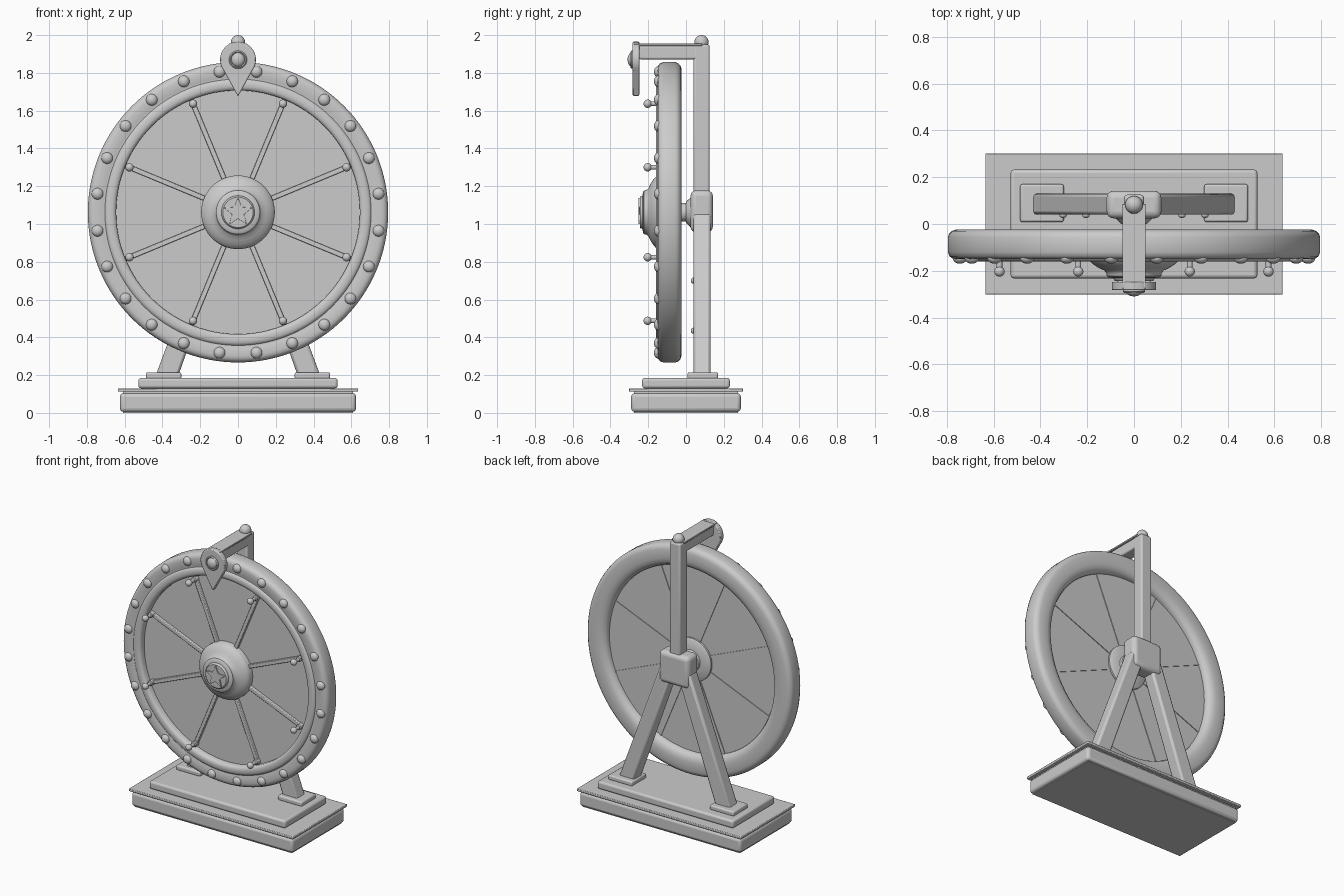
import bpy, bmesh, math
from mathutils import Vector, Matrix

if "Cube" in bpy.data.objects:
    bpy.data.objects.remove(bpy.data.objects["Cube"])

CZ = 1.062  # wheel centre height


def finish(name, bm, bevel=0, seg=3, angle=35):
    bmesh.ops.recalc_face_normals(bm, faces=bm.faces)
    me = bpy.data.meshes.new(name)
    bm.to_mesh(me)
    bm.free()
    ob = bpy.data.objects.new(name, me)
    bpy.context.collection.objects.link(ob)
    if bevel:
        m = ob.modifiers.new("bevel", 'BEVEL')
        m.width, m.segments, m.limit_method = bevel, seg, 'ANGLE'
    bpy.ops.object.select_all(action='DESELECT')
    bpy.context.view_layer.objects.active = ob
    ob.select_set(True)
    bpy.ops.object.shade_smooth_by_angle(angle=math.radians(angle))
    return ob


def box(name, x, y, z, bevel=0, seg=3):
    bm = bmesh.new()
    bmesh.ops.create_cube(bm, size=1)
    for v in bm.verts:
        v.co = Vector([(a + b) / 2 + c * (b - a) for (a, b), c in zip((x, y, z), v.co)])
    return finish(name, bm, bevel, seg)


def lathe(name, profile, closed=False, n=96, x=0, z=CZ):
    """Turn (radius, y) points about a y-parallel axis."""
    bm = bmesh.new()
    vs = [bm.verts.new((r, y, 0)) for r, y in profile]
    for a, b in zip(vs, vs[1:] + vs[:1] if closed else vs[1:]):
        bm.edges.new((a, b))
    bmesh.ops.spin(bm, geom=bm.verts[:] + bm.edges[:], axis=(0, 1, 0), cent=(0, 0, 0),
                   angle=2 * math.pi, steps=n)
    bmesh.ops.remove_doubles(bm, verts=bm.verts, dist=1e-5)
    bmesh.ops.translate(bm, verts=bm.verts, vec=(x, 0, z))
    return finish(name, bm)


def plate(name, pts, y0, y1, bevel=0):
    """Extrude an (x, z) outline from y0 to y1."""
    bm = bmesh.new()
    f = bm.faces.new([bm.verts.new((x, y0, z)) for x, z in pts])
    ext = bmesh.ops.extrude_face_region(bm, geom=[f])['geom']
    bmesh.ops.translate(bm, vec=(0, y1 - y0, 0), verts=[g for g in ext if isinstance(g, bmesh.types.BMVert)])
    return finish(name, bm, bevel, 2)


def ball(name, c, r, scale=(1, 1, 1)):
    bm = bmesh.new()
    bmesh.ops.create_uvsphere(bm, u_segments=20, v_segments=12, radius=r)
    bmesh.ops.transform(bm, matrix=Matrix.Translation(c) @ Matrix.Diagonal((*scale, 1)), verts=bm.verts)
    return finish(name, bm)


# Stepped base
box("base_lower", (-.625, .625), (-.29, .29), (.005, .105), .02)
box("base_neck", (-.61, .61), (-.275, .275), (0, .12))
box("base_ledge", (-.635, .635), (-.302, .302), (.112, .13), .004, 2)
box("base_upper", (-.527, .527), (-.232, .232), (.13, .185), .014)

# Splayed legs with feet and bolts
for s, side in ((-1, "left"), (1, "right")):
    a, b = sorted((s * .30, s * .487))
    box(side + "_foot", (a, b), (.008, .17), (.18, .215), .01)
    plate(side + "_leg", [(s * .435, .2), (s * .315, .2), (s * .01, 1.06), (s * .115, 1.06)], .04, .13, .014)
    for x, z in ((.205, .70), (.303, .435)):
        ball(side + "_bolt", (s * x, .038, z), .016, (1, .8, 1))

# Post, bearing block and axle
box("post", (-.042, .042), (.04, .125), (1.06, 1.95), .012)
box("bearing_block", (-.117, .117), (.024, .142), (.955, 1.178), .03, 4)
lathe("axle", [(0, -.1), (.05, -.1), (.05, .06), (0, .06)], n=48)
lathe("axle_collar", [(0, 0), (.055, 0), (.08, .026), (0, .03)], n=48)
ball("post_finial", (0, .082, 1.962), .038)

# Top arm
box("top_arm", (-.042, .042), (-.25, .06), (1.872, 1.945), .01)
box("arm_cover", (-.05, .05), (-.275, .085), (1.943, 1.955), .003, 2)

# Pointer: round head running into a point
PZ, PR, TIP = 1.87, .095, 1.675
t = math.acos(PR / (PZ - TIP)) - .12
arc = [(PR * math.sin(q), PZ - PR * math.cos(q))
       for q in (t + (2 * math.pi - 2 * t) * i / 40 for i in range(41))]
plate("pointer", arc + [(0, TIP)], -.283, -.247, .006)
lathe("pointer_bezel", [(0, -.27), (.048, -.27), (.048, -.288), (.042, -.294), (.036, -.288), (0, -.288)], n=40, z=PZ)
ball("pointer_jewel", (0, -.286, PZ), .036, (1, .65, 1.05))

# Wheel rim and disc
lathe("rim", [(.645, -.105), (.645, -.145), (.652, -.155), (.665, -.16), (.69, -.16), (.70, -.154),
              (.705, -.148), (.715, -.148), (.72, -.15), (.76, -.15), (.775, -.148), (.788, -.138),
              (.795, -.12), (.795, -.055), (.79, -.042), (.778, -.03), (.76, -.024), (.70, -.024),
              (.675, -.029), (.655, -.042), (.645, -.06)], True, 128)
lathe("wheel_disc", [(0, -.115), (.66, -.115), (.66, -.075), (0, -.075)], n=96)

# Spokes (front bar and thin back ridge) ending in knobbed pegs
for i in range(8):
    a = math.radians(22.5 + 45 * i)
    d, p = Vector((math.cos(a), math.sin(a))), Vector((-math.sin(a), math.cos(a)))

    def bar(w, r0, r1):
        return [(q.x, q.y + CZ) for q in (d * r0 - p * w, d * r1 - p * w, d * r1 + p * w, d * r0 + p * w)]
    plate("spoke", bar(.013, .1, .645), -.135, -.11, .004)
    plate("back_ridge", bar(.005, .1, .65), -.08, -.07)
    c = d * .622
    lathe("peg", [(0, -.11), (.018, -.11), (.018, -.15), (.012, -.155), (.012, -.2), (0, -.2)],
          n=16, x=c.x, z=CZ + c.y)
    ball("peg_knob", (c.x, -.203, CZ + c.y), .022)

# Rim bulbs
for i in range(24):
    a = math.radians(7.5 + 15 * i)
    ball("bulb", (.75 * math.cos(a), -.145, CZ + .75 * math.sin(a)), .031, (1, .8, 1))

# Hub with cap, star and rear flange
lathe("hub", [(0, -.1), (.195, -.1), (.195, -.148), (.188, -.16), (.172, -.174), (.15, -.188),
              (.128, -.198), (.122, -.205), (.118, -.21), (.116, -.222), (.108, -.228), (.088, -.23),
              (.085, -.24), (.08, -.244), (0, -.244)])
lathe("rear_flange", [(0, -.08), (.15, -.08), (.15, -.062), (.14, -.055), (.075, -.05), (.07, -.035), (0, -.035)])
star = [((.078, .034)[k % 2] * math.sin(k * math.pi / 5), CZ + (.078, .034)[k % 2] * math.cos(k * math.pi / 5))
        for k in range(10)]
plate("hub_star", star, -.252, -.24, .002)
